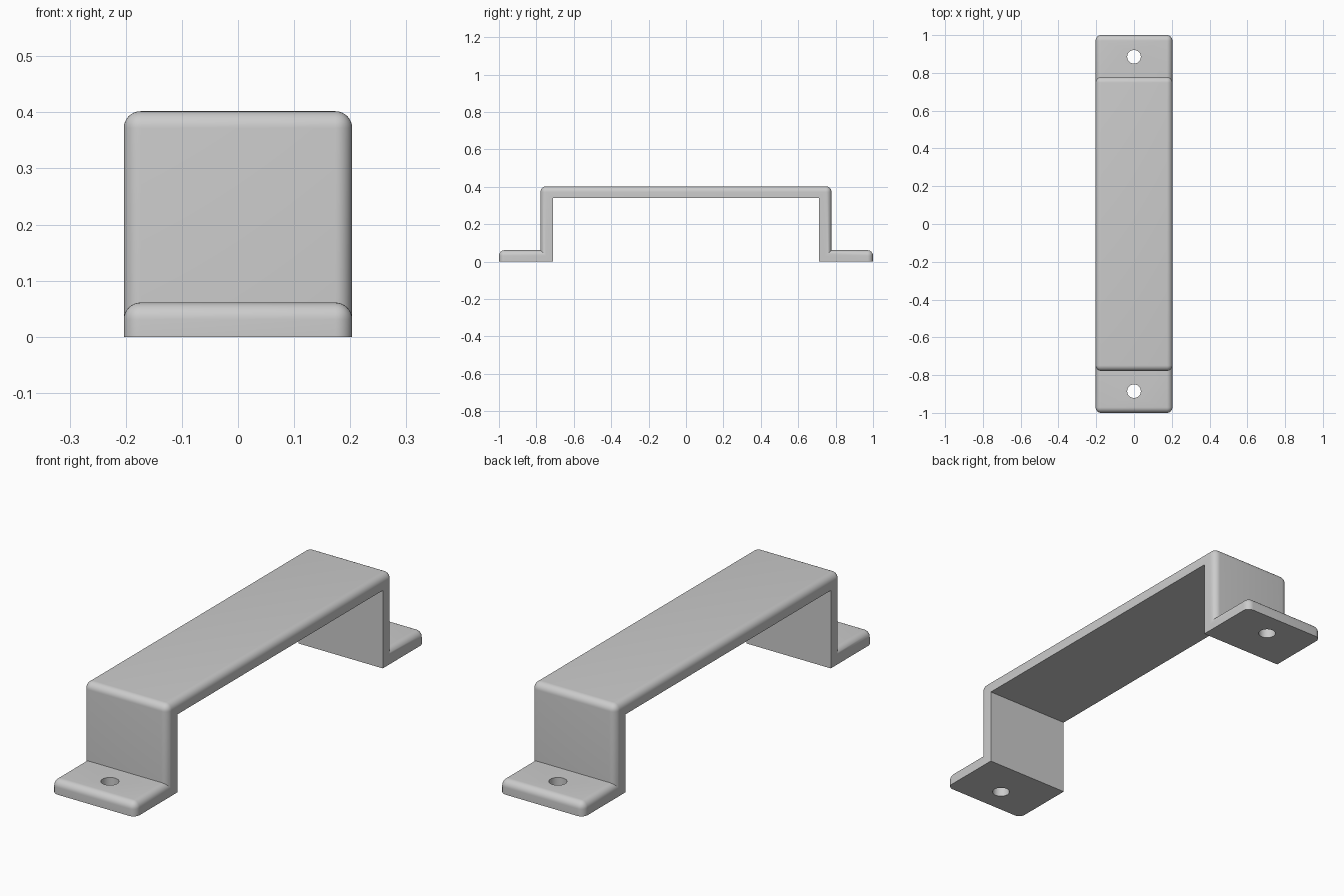
import bpy, bmesh
from mathutils import Matrix, Vector

if "Cube" in bpy.data.objects:
    bpy.data.objects.remove(bpy.data.objects["Cube"], do_unlink=True)

WIDTH, HEIGHT, THICK, ROUND = 0.407, 0.402, 0.061, 0.03
LEG_OUT, LEG_IN, HOLE_Y, HOLE_R = 0.778, 0.71, 0.885, 0.036

metal = bpy.data.materials.new("grey metal")
metal.use_nodes = True
metal.diffuse_color = (0.6, 0.6, 0.6, 1)
metal.node_tree.nodes["Principled BSDF"].inputs["Base Color"].default_value = (0.6, 0.6, 0.6, 1)


def finish(name, bm):
    mesh = bpy.data.meshes.new(name)
    bm.to_mesh(mesh)
    bm.free()
    mesh.materials.append(metal)
    obj = bpy.data.objects.new(name, mesh)
    bpy.context.collection.objects.link(obj)
    return obj


def box(name, low, high, rounded=None):
    """Box between two corners; edges whose midpoint passes the rule are rounded."""
    low, high = Vector(low), Vector(high)
    bm = bmesh.new()
    bmesh.ops.create_cube(bm, size=1, matrix=Matrix.Translation((low + high) / 2)
                          @ Matrix.Diagonal((*(high - low), 1)))
    if rounded:
        edges = [e for e in bm.edges if rounded((e.verts[0].co + e.verts[1].co) / 2)]
        bmesh.ops.bevel(bm, geom=edges, offset=ROUND, segments=8, profile=0.5,
                        affect='EDGES', clamp_overlap=True)
    return finish(name, bm)


def combine(target, tool, operation):
    mod = target.modifiers.new(operation.title(), 'BOOLEAN')
    mod.operation, mod.object, mod.solver = operation, tool, 'EXACT'
    bpy.context.view_layer.objects.active = target
    bpy.ops.object.modifier_apply(modifier=mod.name)
    bpy.data.objects.remove(tool, do_unlink=True)


# Grip and legs: rounded block with a channel cut out underneath
half = WIDTH / 2
handle = box("pull_handle", (-half, -LEG_OUT, 0), (half, LEG_OUT, HEIGHT),
             lambda m: m.z > 0.01)
combine(handle, box("channel_cutter", (-1, -LEG_IN, -1), (1, LEG_IN, HEIGHT - THICK)),
        'DIFFERENCE')

# Mounting feet with screw holes, one at each end
for side in (-1, 1):
    inner, outer = side * (LEG_IN + 0.02), side * 1.0
    foot = box("mounting_foot", (-half, min(inner, outer), 0), (half, max(inner, outer), THICK),
               lambda m: m.z > 0.01 and abs(m.y) > LEG_OUT)
    combine(handle, foot, 'UNION')
    bm = bmesh.new()
    bmesh.ops.create_cone(bm, cap_ends=True, segments=40, radius1=HOLE_R, radius2=HOLE_R,
                          depth=0.5, matrix=Matrix.Translation((0, side * HOLE_Y, 0)))
    combine(handle, finish("hole_cutter", bm), 'DIFFERENCE')

# Smooth rounded edges, crisp corners
bpy.ops.object.select_all(action='DESELECT')
handle.select_set(True)
bpy.context.view_layer.objects.active = handle
bpy.ops.object.shade_smooth_by_angle(angle=0.52)
